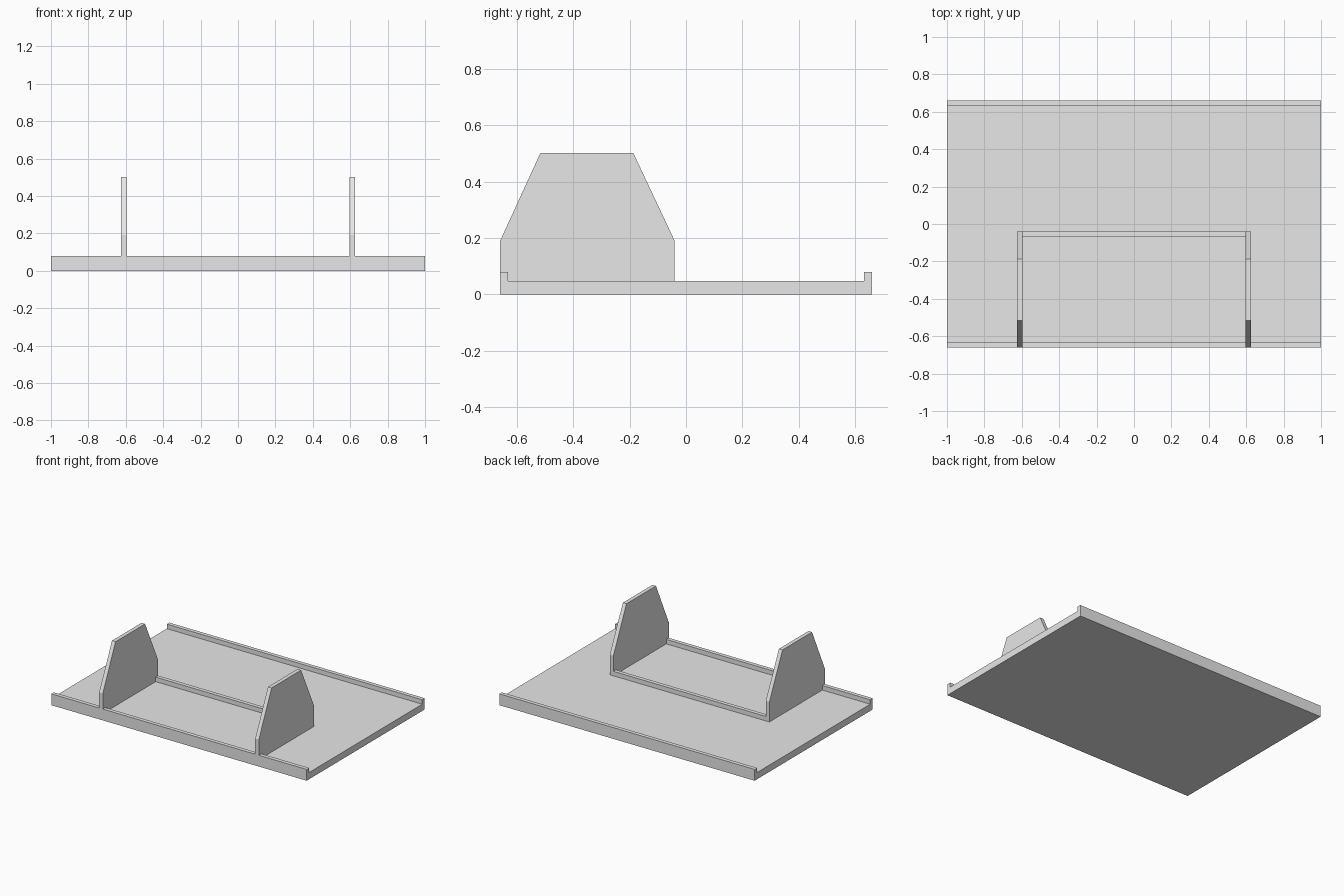
import bpy
import bmesh

cube = bpy.data.objects.get("Cube")
if cube:
    bpy.data.objects.remove(cube, do_unlink=True)

grey = bpy.data.materials.new("light_grey")
grey.use_nodes = True
colour = (0.8, 0.8, 0.8, 1)
grey.diffuse_color = colour
grey.node_tree.nodes["Principled BSDF"].inputs["Base Color"].default_value = colour


def extrude_x(name, profile, x0, x1):
    """Extrude a closed (y, z) profile along x."""
    bm = bmesh.new()
    face = bm.faces.new([bm.verts.new((x0, y, z)) for y, z in profile])
    moved = bmesh.ops.extrude_face_region(bm, geom=[face])["geom"]
    verts = [v for v in moved if isinstance(v, bmesh.types.BMVert)]
    bmesh.ops.translate(bm, verts=verts, vec=(x1 - x0, 0, 0))
    bmesh.ops.recalc_face_normals(bm, faces=bm.faces)
    mesh = bpy.data.meshes.new(name)
    bm.to_mesh(mesh)
    bm.free()
    mesh.materials.append(grey)
    obj = bpy.data.objects.new(name, mesh)
    bpy.context.collection.objects.link(obj)
    return obj


edge, inner = 0.66, 0.632     # outer and inner faces of the long lips
floor, lip = 0.048, 0.08      # tray floor and lip heights
back = -0.04                  # rear of the upright plates
x_in, x_out = 0.597, 0.625    # faces of the upright plates

# Tray with a raised lip along the front and back
extrude_x("base_tray", [(-edge, 0), (edge, 0), (edge, lip), (inner, lip),
                        (inner, floor), (-inner, floor), (-inner, lip),
                        (-edge, lip)], -1, 1)

# Upright side plates, notched over the front lip
plate = [(-edge, lip), (-inner, lip), (-inner, floor), (back, floor),
         (back, 0.19), (-0.187, 0.502), (-0.517, 0.502), (-edge, 0.19)]
for side, sign in (("left", 1), ("right", -1)):
    extrude_x(side + "_upright_plate", plate, sign * x_in, sign * x_out)

# Low rail joining the plates at the rear
extrude_x("cross_rail", [(back - 0.028, floor), (back, floor),
                         (back, lip), (back - 0.028, lip)], -x_in, x_in)
